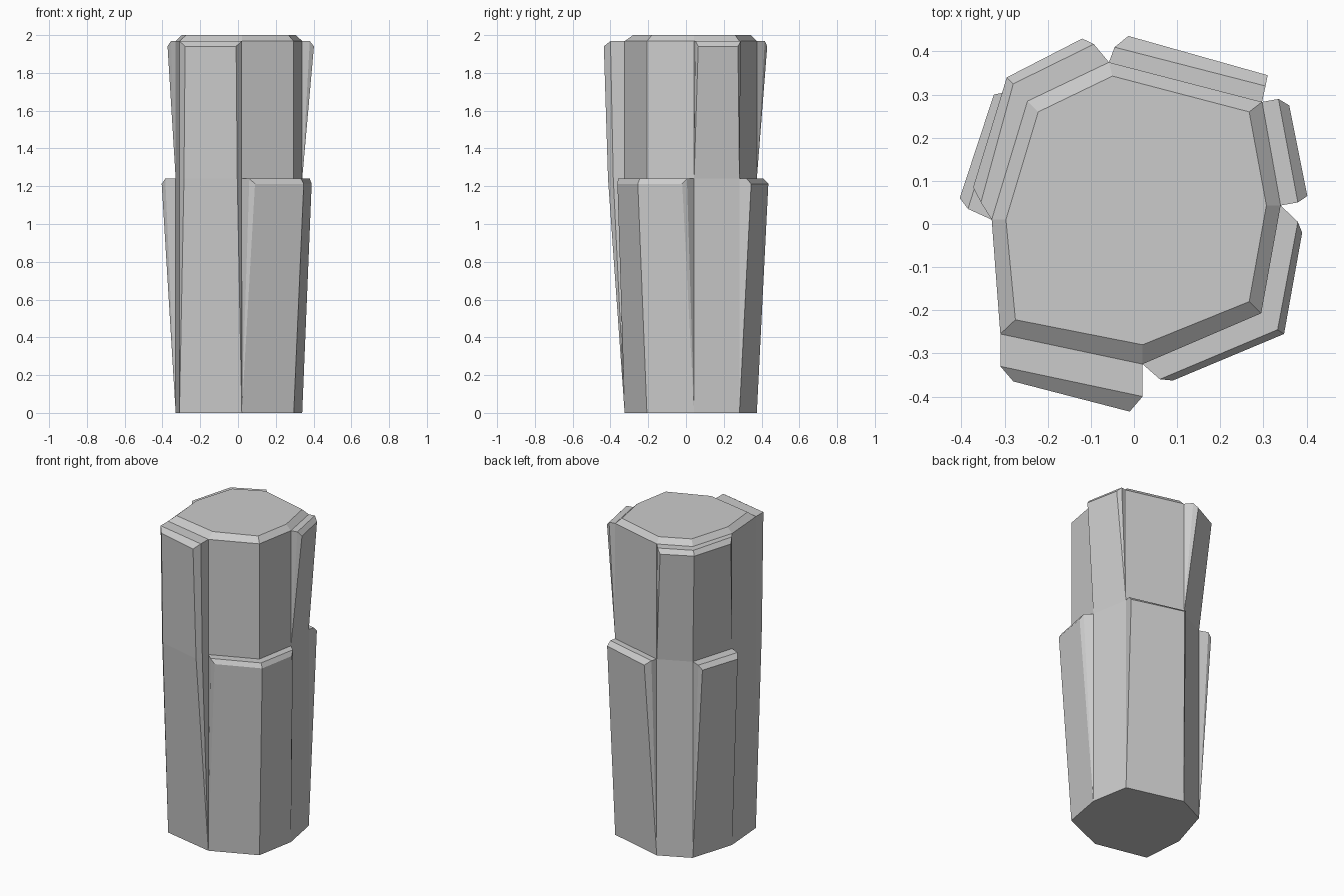
import bpy, bmesh
from mathutils import Vector

if "Cube" in bpy.data.objects:
    bpy.data.objects.remove(bpy.data.objects["Cube"])

MID, RIM, TOP, LIP = 1.24, 1.968, 2.0, 0.027

# Irregular eight-sided core outline and its smaller cap, counter-clockwise
core = [(-.31, -.255), (.02, -.325), (.295, -.207), (.34, .043),
        (.297, .283), (-.058, .375), (-.247, .285), (-.33, .01)]
cap = [(-.275, -.222), (.02, -.28), (.267, -.18), (.307, .043),
       (.267, .26), (-.05, .343), (-.222, .26), (-.297, .01)]

bm = bmesh.new()


def face(*pts):
    bm.faces.new([bm.verts.new(p) for p in pts])


def at(p, z):
    return Vector((p[0], p[1], z))


def panel(first, levels, inner, outer):
    """Leaning slab over core sides; levels are (height, amount pushed out)."""
    base = [core[(first + i) % 8] for i in range(len(inner))]
    rows = []
    for z, f in levels:
        lip = LIP if z == levels[-1][0] else LIP * f * 0
        b = [at(p, z) for p in base]
        m = [p.lerp(at(q, z), f) for p, q in zip(b, inner)]
        o = [p.lerp(at(q, z - lip), f) for p, q in zip(b, outer)]
        rows.append((b, m, o))
    for lo, hi in zip(rows, rows[1:]):
        for i in range(len(base) - 1):
            face(lo[2][i], lo[2][i + 1], hi[2][i + 1], hi[2][i])
        for e in (0, -1):
            for k in (0, 1):
                face(lo[k][e], lo[k + 1][e], hi[k + 1][e], hi[k][e])
    # Top ledge and chamfer
    b, m, o = rows[-1]
    for i in range(len(base) - 1):
        face(b[i], b[i + 1], m[i + 1], m[i])
        face(m[i], m[i + 1], o[i + 1], o[i])


# Exposed core walls (sides left clear of panels), chamfer, cap and base
for sides, z0, z1 in (((3, 5, 7), 0, MID), ((1, 2, 4, 7), MID, RIM)):
    for i in sides:
        p, q = core[i], core[(i + 1) % 8]
        face(at(p, z0), at(q, z0), at(q, z1), at(p, z1))
for i in range(8):
    j = (i + 1) % 8
    face(at(core[i], RIM), at(core[j], RIM), at(cap[j], TOP), at(cap[i], TOP))
face(*[at(p, TOP) for p in cap])
face(*[at(p, 0) for p in reversed(core)])

# Full-height front panel
panel(0, [(0, 0), (MID, .8), (RIM, 1)],
      [(-.31, -.33), (.02, -.4)], [(-.28, -.365), (-.01, -.435)])
# Lower panels
low = [(0, 0), (MID, 1)]
panel(1, low, [(.06, -.36), (.333, -.245), (.38, .005)],
      [(.09, -.363), (.348, -.255), (.39, -.02)])
panel(4, low, [(.305, .32), (-.045, .41)], [(.31, .345), (-.013, .436)])
panel(6, low, [(-.30, .305), (-.385, .035)], [(-.325, .30), (-.404, .06)])
# Upper panels
high = [(MID, 0), (RIM, 1)]
panel(3, high, [(.38, .05), (.335, .29)], [(.402, .065), (.36, .275)])
panel(5, high, [(-.093, .417), (-.28, .325), (-.355, .05)],
      [(-.12, .43), (-.295, .34), (-.373, .085)])

# Weld everything into one shell
bmesh.ops.remove_doubles(bm, verts=bm.verts, dist=0.0005)
bmesh.ops.recalc_face_normals(bm, faces=bm.faces)
mesh = bpy.data.meshes.new("stone_column")
bm.to_mesh(mesh)
bm.free()
bpy.context.collection.objects.link(bpy.data.objects.new("stone_column", mesh))
